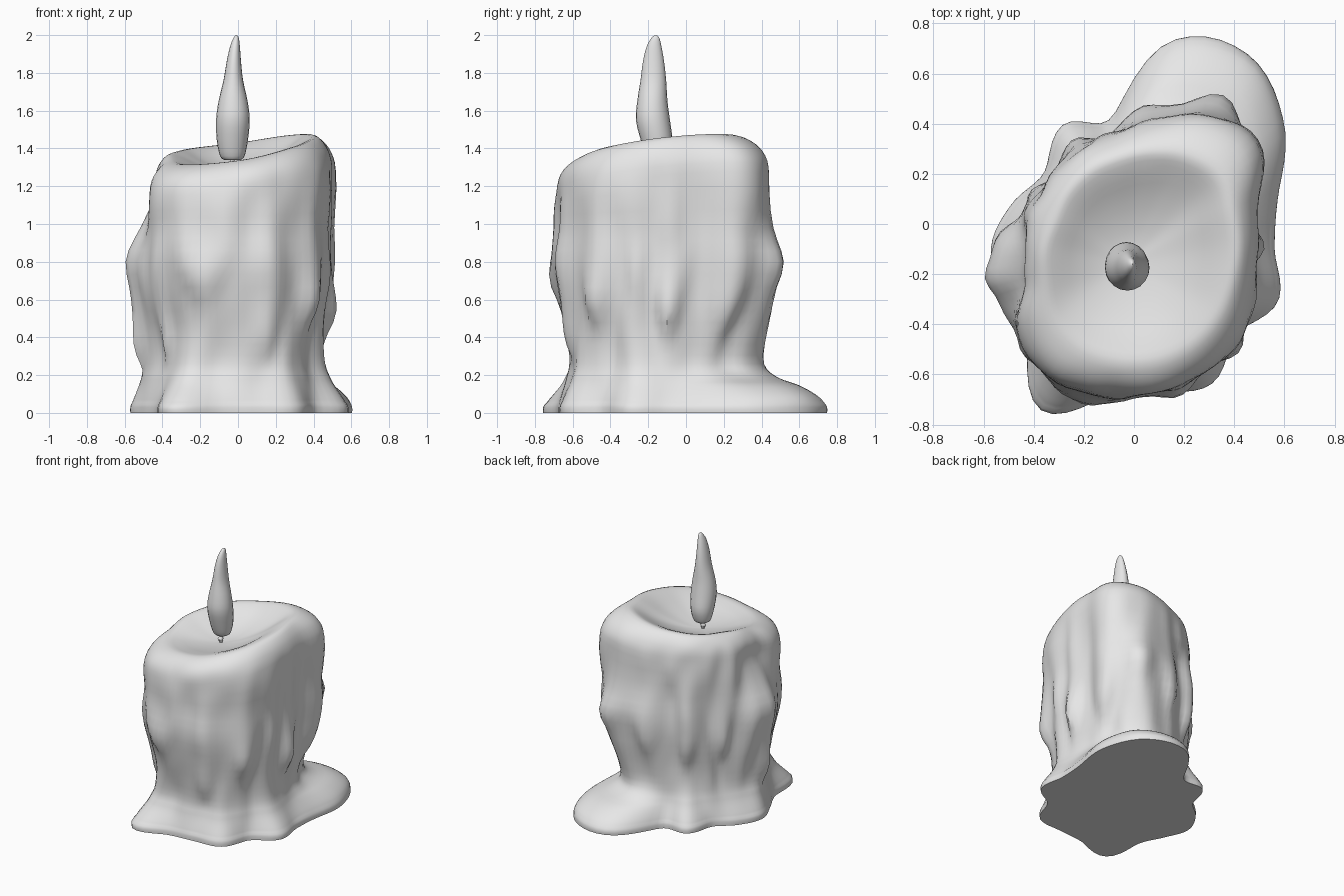
import bpy, math
from mathutils import Vector, noise

cube = bpy.data.objects.get("Cube")
if cube:
    bpy.data.objects.remove(cube, do_unlink=True)

wax = bpy.data.materials.new("pale_grey_wax")
wax.use_nodes = True
wax.diffuse_color = (0.8, 0.8, 0.8, 1)
wax.node_tree.nodes["Principled BSDF"].inputs["Base Color"].default_value = (0.8, 0.8, 0.8, 1)

SIDES = 96
CENTRE = Vector((0, -0.1, 0))
WICK = Vector((-0.03, -0.16, 0))


def spline(a, b, c, d, t):
    """Catmull-Rom between b and c."""
    return b + 0.5 * t * (c - a + t * (2 * a - 5 * b + 4 * c - d + t * (3 * (b - c) + d - a)))


def around(values, angle):
    """Smooth periodic lookup of values spread evenly round the circle."""
    n = len(values)
    f = angle / math.tau * n
    i = int(f)
    return spline(*(values[(i + k) % n] for k in (-1, 0, 1, 2)), f - i)


def along(keys, steps):
    """Smooth curve through key points."""
    pts = [keys[0]] + keys + [keys[-1]]
    out = []
    for i in range(len(keys) - 1):
        out += [spline(*pts[i:i + 4], s / steps) for s in range(steps)]
    return out + [keys[-1]]


def clamp(x):
    return max(0, min(1, x))


def mix(a, b, t):
    return a + (b - a) * t


def turn_from(angle, degrees):
    """Signed angle from a direction given in degrees."""
    return (angle - math.radians(degrees) + math.pi) % math.tau - math.pi


def skin(name, rings):
    """Closed tube through rings of equal length, capped at both ends."""
    n = len(rings[0])
    verts = [v for ring in rings for v in ring]
    faces = [(r * n + i, r * n + (i + 1) % n, (r + 1) * n + (i + 1) % n, (r + 1) * n + i)
             for r in range(len(rings) - 1) for i in range(n)]
    faces += [tuple(reversed(range(n))), tuple(range(len(verts) - n, len(verts)))]
    mesh = bpy.data.meshes.new(name)
    mesh.from_pydata(verts, [], faces)
    mesh.materials.append(wax)
    obj = bpy.data.objects.new(name, mesh)
    bpy.context.collection.objects.link(obj)
    bpy.ops.object.select_all(action="DESELECT")
    obj.select_set(True)
    bpy.context.view_layer.objects.active = obj
    bpy.ops.object.shade_smooth_by_angle(angle=math.radians(40))


# Outlines of the wax at five levels, every 20 degrees from +x, plus the rim height
base = [.56, .61, .78, .9, .84, .53, .57, .47, .52, .57, .54, .56, .74, .6, .58, .62, .53, .61]
waist = [.46, .45, .5, .55, .52, .46, .45, .43, .45, .49, .52, .5, .55, .53, .53, .53, .49, .49]
belly = [.5, .53, .64, .68, .59, .49, .5, .46, .48, .58, .6, .61, .64, .62, .61, .59, .56, .52]
upper = [.5, .53, .65, .62, .53, .47, .46, .44, .45, .45, .49, .6, .63, .6, .6, .58, .55, .51]
crest = [.41, .42, .46, .44, .4, .37, .36, .35, .34, .36, .38, .43, .46, .46, .46, .45, .43, .41]
rim = [1.46, 1.475, 1.43, 1.4, 1.37, 1.315, 1.335, 1.41]

# Drips: angle in degrees, height of the lower end, width, thickness
drips = [(0, .42, .15, .045), (34, .42, .15, .04), (60, .68, .16, .045), (88, .55, .15, .045),
         (118, .45, .13, .04), (150, .5, .13, .045), (191, .25, .11, .045), (222, .3, .1, .03),
         (252, .6, .2, .05), (287, .3, .12, .035), (316, .48, .15, .05), (340, .62, .09, .015)]


def drip_bulge(angle, z):
    total = 0
    for deg, low, width, thick in drips:
        off = turn_from(angle, deg) / width
        # The lower edge of each drip curves up at its sides
        edge = low + 0.12 * off * off
        lower = 1 / (1 + math.exp(-max(-20, min(20, (z - edge) / 0.03))))
        swell = 0.6 + 0.5 * math.exp(-((z - low - 0.12) / 0.15) ** 2)
        total += thick * math.exp(-off * off) * lower * swell * clamp((1.3 - z) / 0.5)
    return total - 0.022 * clamp(min(z / 0.3, (1.3 - z) / 0.3))


def wax_column(angle):
    """Profile from the foot, over the rim, down into the melted hollow."""
    b, w, m, u, c, top = (around(v, angle) for v in (base, waist, belly, upper, crest, rim))
    puddle = math.exp(-(turn_from(angle, 55) / 0.5) ** 2)
    keys = [Vector((b, 0)), Vector((b, .03))]
    for z, foot, pool in ((.07, .85, .97), (.11, .65, .84), (.15, .45, .6), (.19, .3, .2), (.26, .13, 0)):
        keys.append(Vector((mix(w, b, mix(foot, pool, puddle)), z)))
    for z, k in ((.42, .3), (.6, .72), (.8, 1)):
        keys.append(Vector((mix(w, m, k), z)))
    keys.append(Vector((mix(m, u, .5), .98)))
    for drop, k in ((.2, 1), (.1, .85), (.035, .5), (0, 0)):
        keys.append(Vector((mix(c, u, k), top - drop)))
    floor = 1.28
    for k, h in ((.84, .86), (.62, .5), (.42, .24), (.22, .07), (.03, 0)):
        keys.append(Vector((c * k, mix(floor, top, h))))
    direction = Vector((math.cos(angle), math.sin(angle), 0))
    column = []
    path = along(keys, 3)
    for i, (r, z) in enumerate(path):
        inner = max(0, 1 - r / 0.35) if i > len(path) / 2 else 0
        if i < len(path) * 0.7 and z > 0.05:
            r += drip_bulge(angle, z)
            lump = noise.noise(Vector((direction.x * 4, direction.y * 4, z * 3)))
            r += 0.03 * lump * clamp(z / 0.3) * clamp((1.35 - z) / 0.2)
        column.append(CENTRE.lerp(WICK, inner) + direction * r + Vector((0, 0, z)))
    return column


columns = [wax_column(math.tau * i / SIDES) for i in range(SIDES)]
skin("wax_body", list(zip(*columns)))


def oval_tube(name, keys, sides, steps):
    """Tube through (x, y, z, x radius, y radius) keys."""
    rings = []
    for x, y, z, rx, ry in along([Vector(k) for k in keys], steps):
        rings.append([(x + rx * math.cos(a), y + ry * math.sin(a), z)
                      for a in (math.tau * i / sides for i in range(sides))])
    skin(name, rings)


# Flame
oval_tube("flame", [
    (-.03, -.15, 1.34, .045, .045), (-.03, -.15, 1.36, .065, .06), (-.03, -.155, 1.44, .082, .083),
    (-.027, -.175, 1.55, .089, .09), (-.026, -.178, 1.65, .077, .08), (-.025, -.173, 1.76, .052, .068),
    (-.022, -.172, 1.86, .038, .056), (-.016, -.169, 1.94, .026, .039),
    (-.01, -.162, 1.985, .014, .021), (-.008, -.16, 2.0, .003, .004)], 20, 3)

# Wick with a small knot
oval_tube("wick", [
    (-.03, -.16, 1.26, .014, .014), (-.03, -.16, 1.285, .01, .01), (-.035, -.16, 1.305, .02, .02),
    (-.03, -.155, 1.325, .011, .011), (-.03, -.15, 1.37, .011, .011)], 10, 2)
